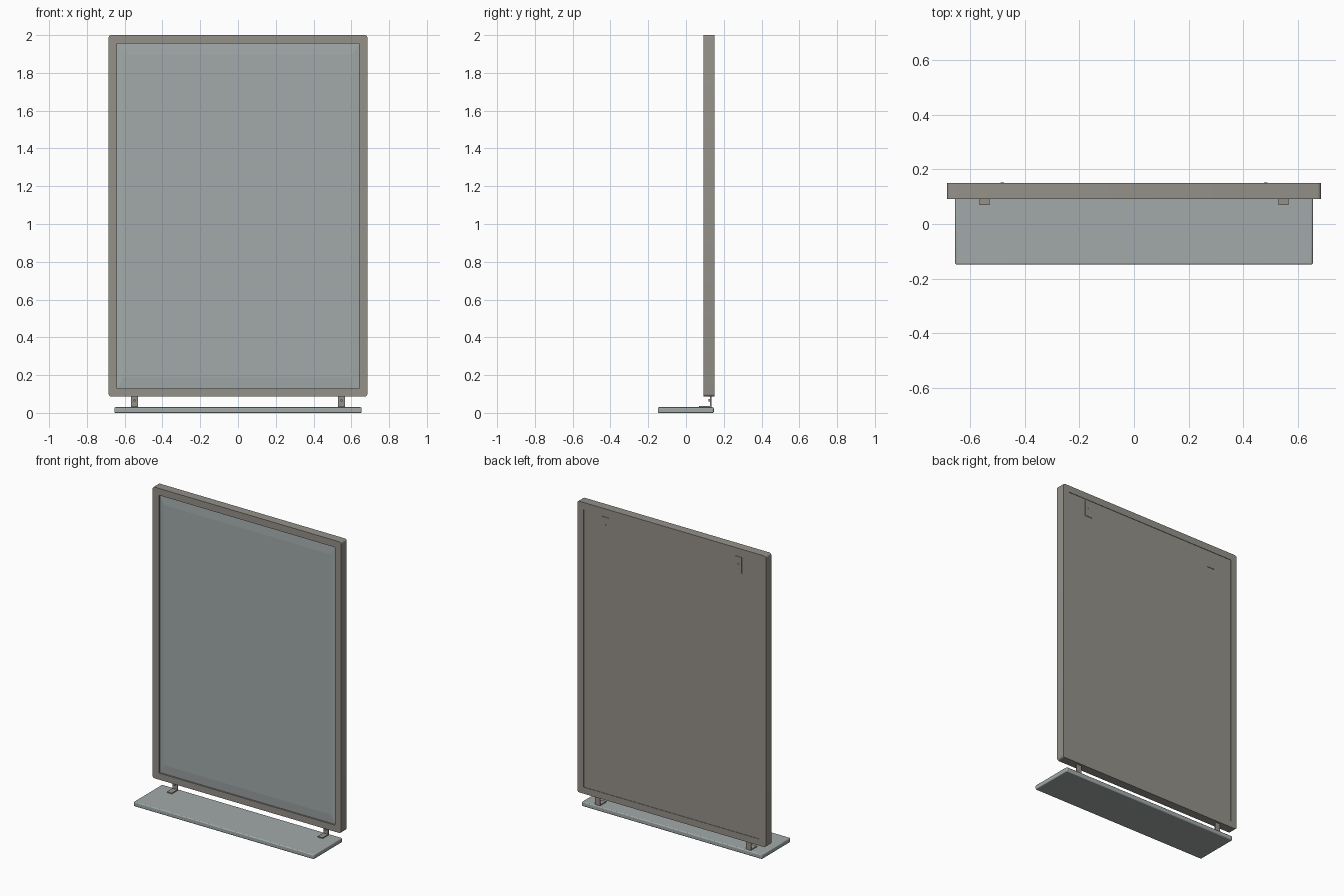
import bpy, bmesh, math

if "Cube" in bpy.data.objects:
    bpy.data.objects.remove(bpy.data.objects["Cube"])


def material(name, col):
    m = bpy.data.materials.new(name)
    m.diffuse_color = (*col, 1)
    m.use_nodes = True
    m.node_tree.nodes["Principled BSDF"].inputs["Base Color"].default_value = m.diffuse_color
    return m


FRAME = material("warm_grey", (0.30, 0.285, 0.255))
GLASS = material("pale_glass", (0.36, 0.40, 0.40))


def finish(ob, mat):
    bpy.ops.object.select_all(action='DESELECT')
    ob.select_set(True)
    bpy.context.view_layer.objects.active = ob
    bpy.ops.object.shade_smooth_by_angle(angle=math.radians(30))
    if mat:
        ob.data.materials.append(mat)
    return ob


def mesh_object(name, bm, mat, bevel=0, seg=2):
    me = bpy.data.meshes.new(name)
    bmesh.ops.recalc_face_normals(bm, faces=bm.faces)
    bm.to_mesh(me)
    bm.free()
    ob = bpy.data.objects.new(name, me)
    bpy.context.collection.objects.link(ob)
    if bevel:
        b = ob.modifiers.new("bevel", 'BEVEL')
        b.width, b.segments = bevel, seg
    return finish(ob, mat)


def box(name, x0, x1, y0, y1, z0, z1, mat=None, bevel=0, seg=2):
    bm = bmesh.new()
    bmesh.ops.create_cube(bm, size=1)
    for v in bm.verts:
        v.co = ((x0, x1)[v.co.x > 0], (y0, y1)[v.co.y > 0], (z0, z1)[v.co.z > 0])
    return mesh_object(name, bm, mat, bevel, seg)


def rounded_rect(hx, z0, z1, r, n=5):
    pts = []
    corners = [(hx - r, z1 - r), (-hx + r, z1 - r), (-hx + r, z0 + r), (hx - r, z0 + r)]
    for i, (cx, cz) in enumerate(corners):
        for k in range(n):
            a = math.pi / 2 * (i + k / (n - 1))
            pts.append((cx + r * math.cos(a), cz + r * math.sin(a)))
    return pts


def screw(name, x, y, z, r, depth):
    bpy.ops.mesh.primitive_cylinder_add(vertices=16, radius=r, depth=depth,
                                        location=(x, y, z), rotation=(math.pi / 2, 0, 0))
    ob = bpy.context.object
    ob.name = name
    finish(ob, FRAME)


# outer frame: filled outline with a rectangular opening
curve = bpy.data.curves.new("frame", 'CURVE')
curve.dimensions, curve.fill_mode, curve.extrude = '2D', 'BOTH', 0.029
opening = [(0.64, 0.13), (0.64, 1.955), (-0.64, 1.955), (-0.64, 0.13)]
for pts in (rounded_rect(0.685, 0.087, 2.0, 0.014), opening):
    s = curve.splines.new('POLY')
    s.points.add(len(pts) - 1)
    for p, (x, z) in zip(s.points, pts):
        p.co = (x, z, 0, 1)
    s.use_cyclic_u = True
frame = bpy.data.objects.new("frame", curve)
frame.rotation_euler.x = math.pi / 2
frame.location.y = 0.121
bpy.context.collection.objects.link(frame)
frame.select_set(True)
bpy.context.view_layer.objects.active = frame
bpy.ops.object.convert(target='MESH')
finish(bpy.context.object, FRAME)

# mirror glass with a shallow ground border
bm = bmesh.new()
rings = []
for hx, z0, z1, y in ((0.64, 0.13, 1.955, 0.106), (0.64, 0.13, 1.955, 0.102),
                      (0.606, 0.188, 1.897, 0.098)):
    rings.append([bm.verts.new(c) for c in ((-hx, y, z0), (hx, y, z0), (hx, y, z1), (-hx, y, z1))])
bm.faces.new(rings[0][::-1])
bm.faces.new(rings[-1])
for a, b in zip(rings, rings[1:]):
    for i in range(4):
        j = (i + 1) % 4
        bm.faces.new((a[i], a[j], b[j], b[i]))
glass = mesh_object("mirror_glass", bm, GLASS)
glass.data.shade_flat()

# back panel set slightly into the frame
box("back_panel", -0.64, 0.64, 0.107, 0.147, 0.13, 1.955, FRAME)

# glass shelf
box("shelf", -0.655, 0.655, -0.149, 0.147, 0.0, 0.03, GLASS, 0.006, 3)

# shelf brackets and wall hangers on both sides
for side, s in (("left", -1), ("right", 1)):
    x = 0.548 * s
    bm = bmesh.new()
    profile = [(0.07, 0.03), (0.135, 0.03), (0.135, 0.09), (0.128, 0.09), (0.128, 0.036), (0.07, 0.036)]
    face = bm.faces.new([bm.verts.new((x - 0.018, y, z)) for y, z in profile])
    ext = bmesh.ops.extrude_face_region(bm, geom=[face])["geom"]
    bmesh.ops.translate(bm, vec=(0.036, 0, 0),
                        verts=[g for g in ext if isinstance(g, bmesh.types.BMVert)])
    mesh_object("shelf_bracket_" + side, bm, FRAME)
    screw("bracket_screw_" + side, x, 0.125, 0.066, 0.007, 0.01)

    hx = 0.483 * s
    box("wall_hanger_" + side, hx - 0.027, hx + 0.027, 0.146, 0.1505, 1.84, 1.945, FRAME)
    screw("hanger_screw_" + side, hx, 0.150, 1.895, 0.006, 0.003)
